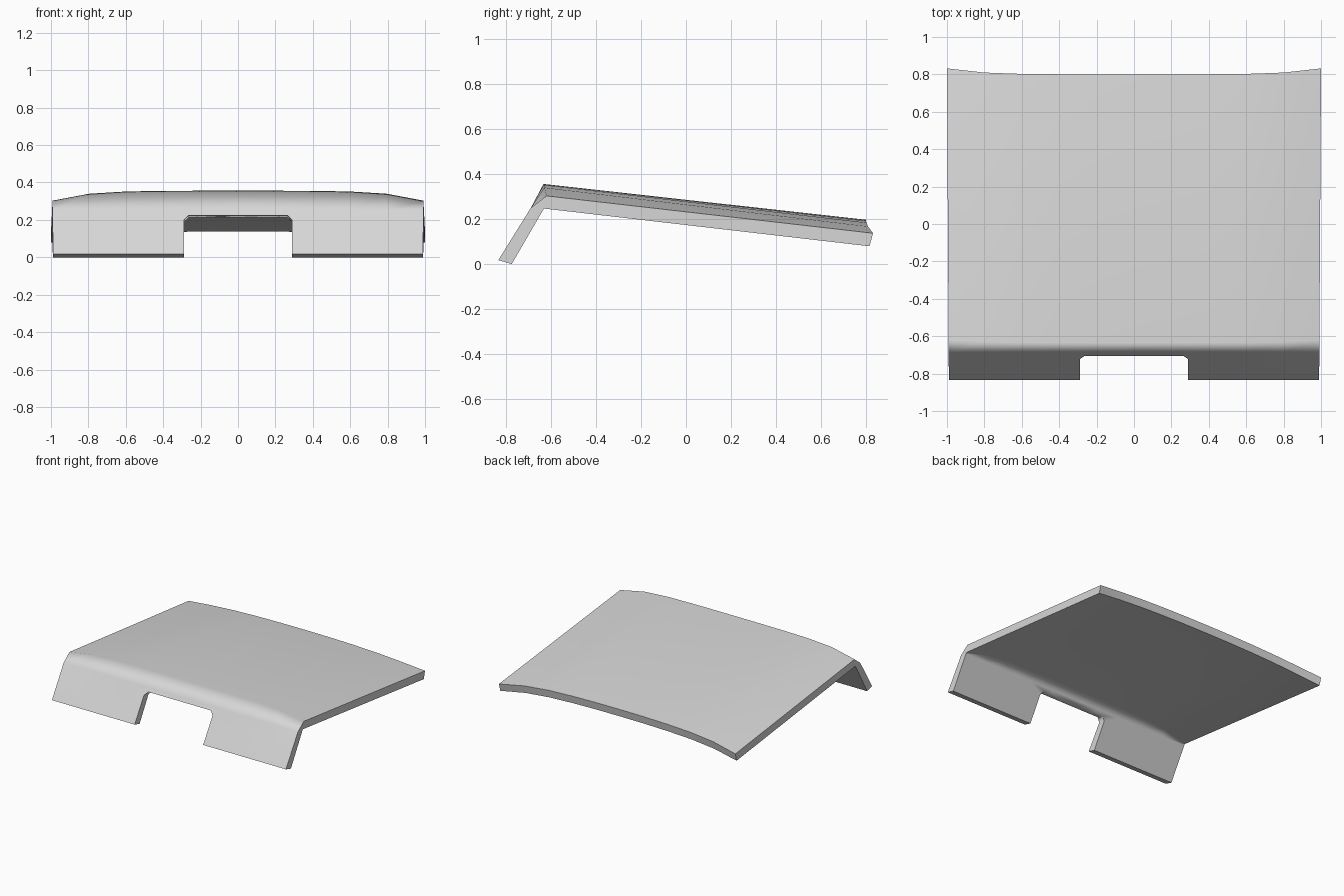
import bpy, bmesh
from mathutils import Vector

if "Cube" in bpy.data.objects:
    bpy.data.objects.remove(bpy.data.objects["Cube"])

# Plain light grey paint
paint = bpy.data.materials.new("light_grey")
paint.use_nodes = True
paint.diffuse_color = (0.68, 0.68, 0.68, 1)
paint.node_tree.nodes["Principled BSDF"].inputs["Base Color"].default_value = (0.68, 0.68, 0.68, 1)


def make_object(name, bm):
    bmesh.ops.recalc_face_normals(bm, faces=bm.faces)
    mesh = bpy.data.meshes.new(name)
    bm.to_mesh(mesh)
    bm.free()
    mesh.materials.append(paint)
    obj = bpy.data.objects.new(name, mesh)
    bpy.context.collection.objects.link(obj)
    return obj


def section(drop, rear):
    """Closed side profile (y, z): outer skin front to back, then inner skin back to front."""
    outer = [(-0.835, 0.017), (-0.69, 0.25),
             (-0.634 + drop * 0.25, 0.356 - drop),
             (0.80 + drop * 0.6, 0.197 - rear)]
    inner = [(0.79 + drop * 0.5, 0.139 - rear),
             (-0.60 - drop * 0.6, 0.297 - drop * 0.95),
             (-0.637, 0.238), (-0.775, 0.0)]
    return outer + inner


# Crowned panel with a folded front flap: sections swept across the width,
# each with its fall at the fold and at the rear edge
half = [(0.2, 0.0, 0.001), (0.4, 0.001, 0.005), (0.6, 0.004, 0.013),
        (0.8, 0.016, 0.03), (1.0, 0.053, 0.06)]
columns = [(-x, d, r) for x, d, r in reversed(half)] + [(0, 0, 0)] + half
bm = bmesh.new()
rings = []
for x, drop, rear in columns:
    rings.append([bm.verts.new((x * (0.99 + 0.006 * (y + 0.835)), y, z))
                  for y, z in section(drop, rear)])
count = len(rings[0])
for a, b in zip(rings, rings[1:]):
    for i in range(count):
        j = (i + 1) % count
        bm.faces.new((a[i], a[j], b[j], b[i]))
for ring in (rings[0], rings[-1]):
    for i in range(3):
        bm.faces.new((ring[i], ring[i + 1], ring[6 - i], ring[7 - i]))
panel = make_object("hood_panel", bm)

# Notch cutter: clipped-corner outline pushed back through the flap
along = Vector((0, 0.145, 0.235)).normalized()
through = Vector((0, 0.06, -0.014)).normalized()
base = Vector((0, -0.835, 0.015))
outline = [(-0.29, -0.08), (0.29, -0.08), (0.29, 0.215),
           (0.265, 0.246), (-0.265, 0.246), (-0.29, 0.215)]
bm = bmesh.new()
near, far = [[bm.verts.new(base + Vector((x, 0, 0)) + along * s + through * depth)
              for x, s in outline] for depth in (-0.1, 0.12)]
bm.faces.new(near)
bm.faces.new(far)
for i in range(len(outline)):
    j = (i + 1) % len(outline)
    bm.faces.new((near[i], near[j], far[j], far[i]))
cutter = make_object("notch_cutter", bm)
cutter.hide_render = True

cut = panel.modifiers.new("notch", "BOOLEAN")
cut.operation = "DIFFERENCE"
cut.solver = "EXACT"
cut.object = cutter
bpy.ops.object.select_all(action="DESELECT")
panel.select_set(True)
bpy.context.view_layer.objects.active = panel
bpy.ops.object.modifier_apply(modifier=cut.name)
bpy.data.objects.remove(cutter)

# Smooth across the fold, sharp at the rims
bpy.ops.object.shade_smooth_by_angle(angle=1.28)
weighted = panel.modifiers.new("weighted_normals", "WEIGHTED_NORMAL")
weighted.keep_sharp = True
